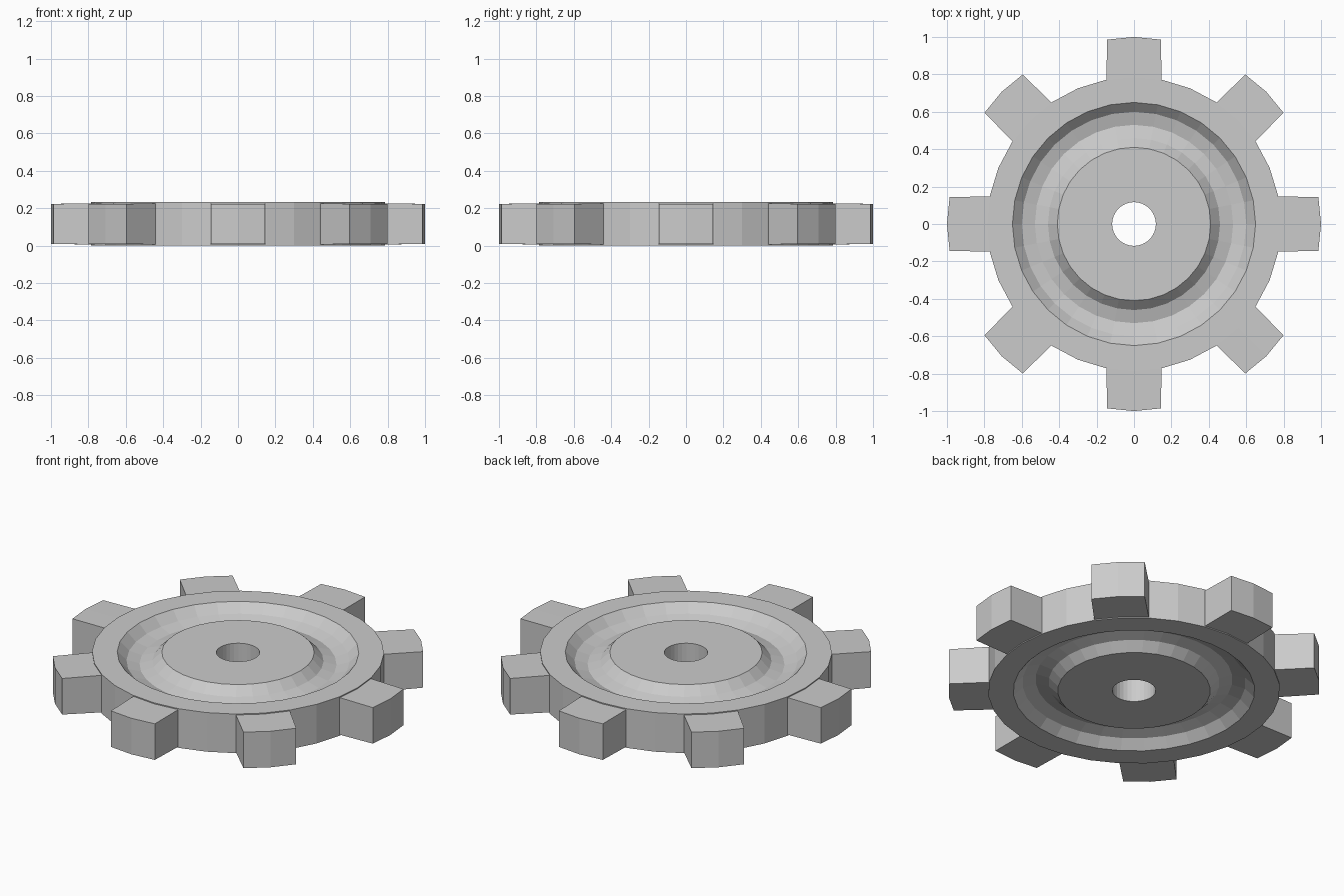
import bpy, bmesh
from math import sin, cos, pi
from mathutils import Vector

if "Cube" in bpy.data.objects:
    bpy.data.objects.remove(bpy.data.objects["Cube"])

SEG = 32
H = 0.232
TEETH = 8

# Half section of the top side: bore, hub face, rounded groove, rim
top = [(0.117, H), (0.41, H), (0.46, H - 0.05), (0.53, H - 0.07),
       (0.60, H - 0.05), (0.65, H), (0.785, H)]
# Mirror it for the underside to close the section
profile = top + [(r, H - z) for r, z in reversed(top)]

bm = bmesh.new()
rings = [[bm.verts.new((r * cos(2 * pi * i / SEG), r * sin(2 * pi * i / SEG), z))
          for i in range(SEG)] for r, z in profile]

# Revolve the section into the wheel body
rim_faces = []
n = len(profile)
for k in range(n):
    a, b = rings[k], rings[(k + 1) % n]
    for i in range(SEG):
        j = (i + 1) % SEG
        f = bm.faces.new((a[i], a[j], b[j], b[i]))
        if k == len(top) - 1:
            rim_faces.append(f)
bmesh.ops.recalc_face_normals(bm, faces=bm.faces[:])

# Pull a tooth out of every second pair of rim faces
step = SEG // TEETH
for t in range(TEETH):
    c = t * step
    pair = [rim_faces[c - 1], rim_faces[c]]
    bmesh.ops.inset_region(bm, faces=pair, thickness=0.006, use_even_offset=True)
    bmesh.ops.inset_region(bm, faces=pair, thickness=0.003, use_even_offset=True)
    ang = 2 * pi * c / SEG
    tip = list({v for f in pair for v in f.verts})
    bmesh.ops.translate(bm, verts=tip, vec=Vector((cos(ang), sin(ang), 0)) * 0.215)

mesh = bpy.data.meshes.new("gear_wheel")
bm.to_mesh(mesh)
bm.free()
bpy.context.collection.objects.link(bpy.data.objects.new("gear_wheel", mesh))
